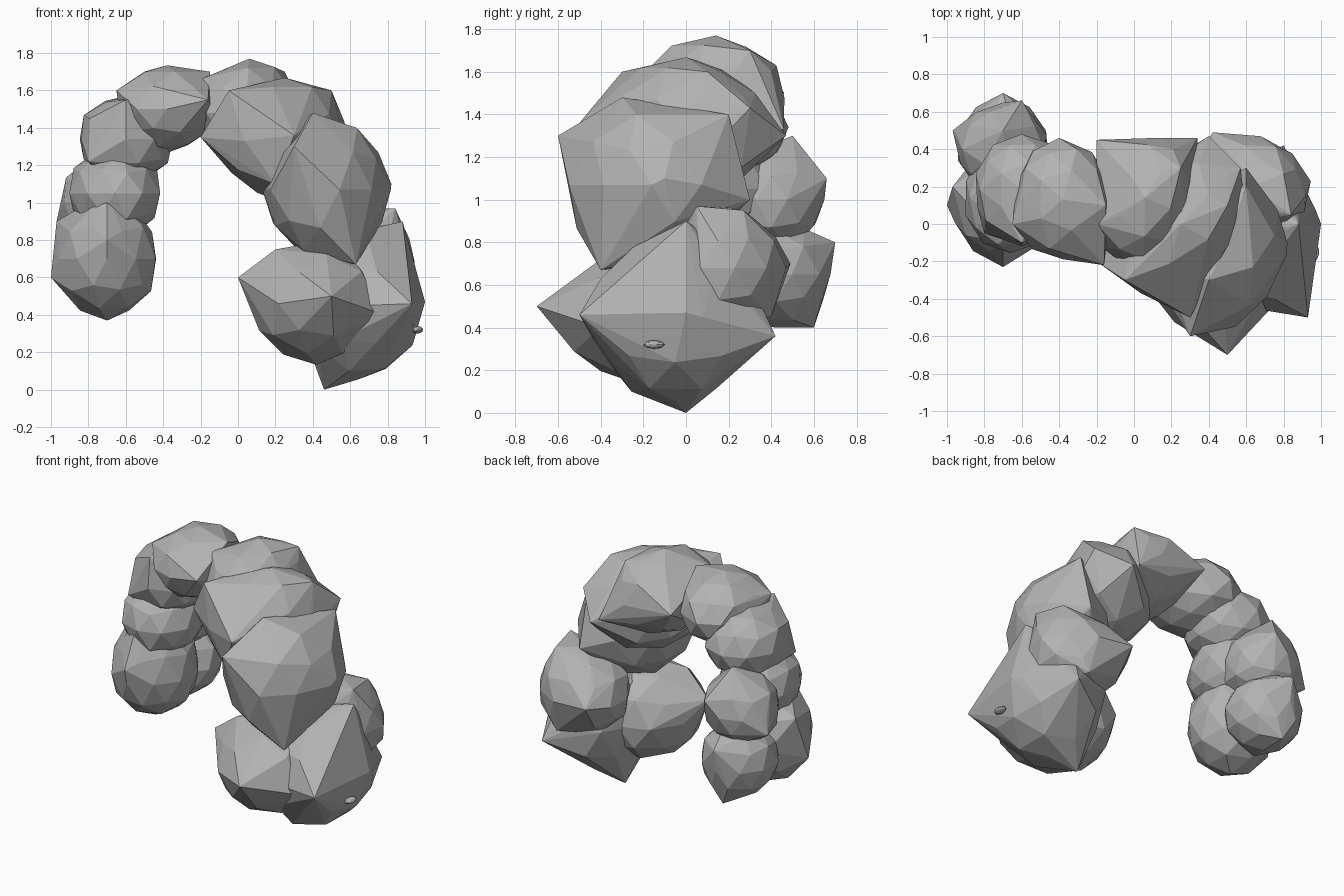
import bpy, bmesh, math, random
from mathutils import Matrix

cube = bpy.data.objects.get("Cube")
if cube:
    bpy.data.objects.remove(cube, do_unlink=True)

random.seed(4)

grey = bpy.data.materials.new("stone_grey")
grey.use_nodes = True
colour = (.45, .45, .45, 1)
grey.diffuse_color = colour
bsdf = grey.node_tree.nodes["Principled BSDF"]
bsdf.inputs["Base Color"].default_value = colour
bsdf.inputs["Roughness"].default_value = .8


def lump(name, centre, radii, turn=0, corners=()):
    """Faceted boulder: the hull of a roughened, stretched icosphere and a few corners."""
    bm = bmesh.new()
    bmesh.ops.create_icosphere(bm, subdivisions=2, radius=1)
    place = (Matrix.Translation(centre) @ Matrix.Rotation(math.radians(turn), 4, 'Z')
             @ Matrix.Diagonal((*radii, 1)))
    points = [place @ (v.co * random.uniform(.96, 1.03)) for v in bm.verts]
    bm.clear()
    for point in points + list(corners):
        bm.verts.new(point)
    bmesh.ops.convex_hull(bm, input=list(bm.verts))
    inside = [v for v in bm.verts if not v.link_faces]
    bmesh.ops.delete(bm, geom=inside, context='VERTS')
    bmesh.ops.recalc_face_normals(bm, faces=list(bm.faces))
    mesh = bpy.data.meshes.new(name)
    bm.to_mesh(mesh)
    bm.free()
    mesh.materials.append(grey)
    obj = bpy.data.objects.new(name, mesh)
    bpy.context.collection.objects.link(obj)


# Slim leg of the arch
lump("slim_leg_foot", (-.7, .1, .7), (.27, .3, .32), corners=[
    (-.7, .1, .37), (-1, .1, .6), (-.7, -.23, .8), (-.7, -.1, 1.06), (-.97, .2, .9)])
lump("slim_leg_heel", (-.7, .42, .65), (.25, .26, .25), corners=[
    (-.7, .7, .8), (-.7, .6, .4)])
lump("slim_leg_back", (-.7, .4, 1), (.25, .25, .25), corners=[
    (-.6, .66, 1.1), (-.7, .5, 1.3), (-.97, .5, .9)])
lump("slim_leg_knee", (-.66, .14, 1.05), (.25, .3, .25))
lump("slim_leg_shoulder", (-.6, .18, 1.34), (.26, .3, .24), corners=[
    (-.8, -.05, 1.22), (-.75, .2, 1.5), (-.6, -.1, 1.55)])

# Crown of the arch
lump("crown_slim_side", (-.38, .13, 1.5), (.27, .32, .23), corners=[
    (-.65, 0, 1.6), (-.16, -.22, 1.55), (-.5, .1, 1.7), (-.15, .1, 1.7), (-.4, .46, 1.5)])
lump("crown_top", (.06, .12, 1.48), (.26, .36, .28), -15, [
    (.06, .14, 1.77), (-.2, 0, 1.66), (.25, .3, 1.7), (-.2, .45, 1.5), (.34, .46, 1.33)])
lump("crown_broad_side", (.25, 0, 1.33), (.31, .42, .33), -30, [
    (-.2, -.2, 1.35), (-.05, -.3, 1.6), (.3, -.5, 1.36), (.2, -.4, 1.1),
    (.5, .1, 1.6), (.57, .3, 1.43), (.4, .47, 1.3)])

# Broad leg of the arch
lump("broad_leg_shoulder", (.47, -.17, 1.07), (.33, .4, .38), -20, [
    (.3, -.6, 1.3), (.4, -.3, 1.48), (.63, -.4, .67), (.6, .2, 1.4),
    (.6, .3, 1), (.82, -.1, 1.1)])
lump("broad_leg_toe", (.42, -.22, .46), (.34, .37, .32), corners=[
    (0, -.25, .6), (.5, -.7, .5), (.78, -.4, .4), (.2, -.3, .75)])
lump("broad_leg_foot", (.65, -.05, .45), (.33, .4, .4), corners=[
    (.46, 0, 0), (.93, -.5, .46), (.88, 0, .9), (1, 0, .47), (.8, .42, .36)])
lump("broad_leg_heel", (.63, .2, .68), (.32, .27, .28), -10, [
    (.42, .49, .7), (.8, .4, .7), (.84, .05, .97), (.8, .27, .95), (.7, .4, .45)])
lump("foot_chip", (.96, -.15, .32), (.03, .05, .02))
